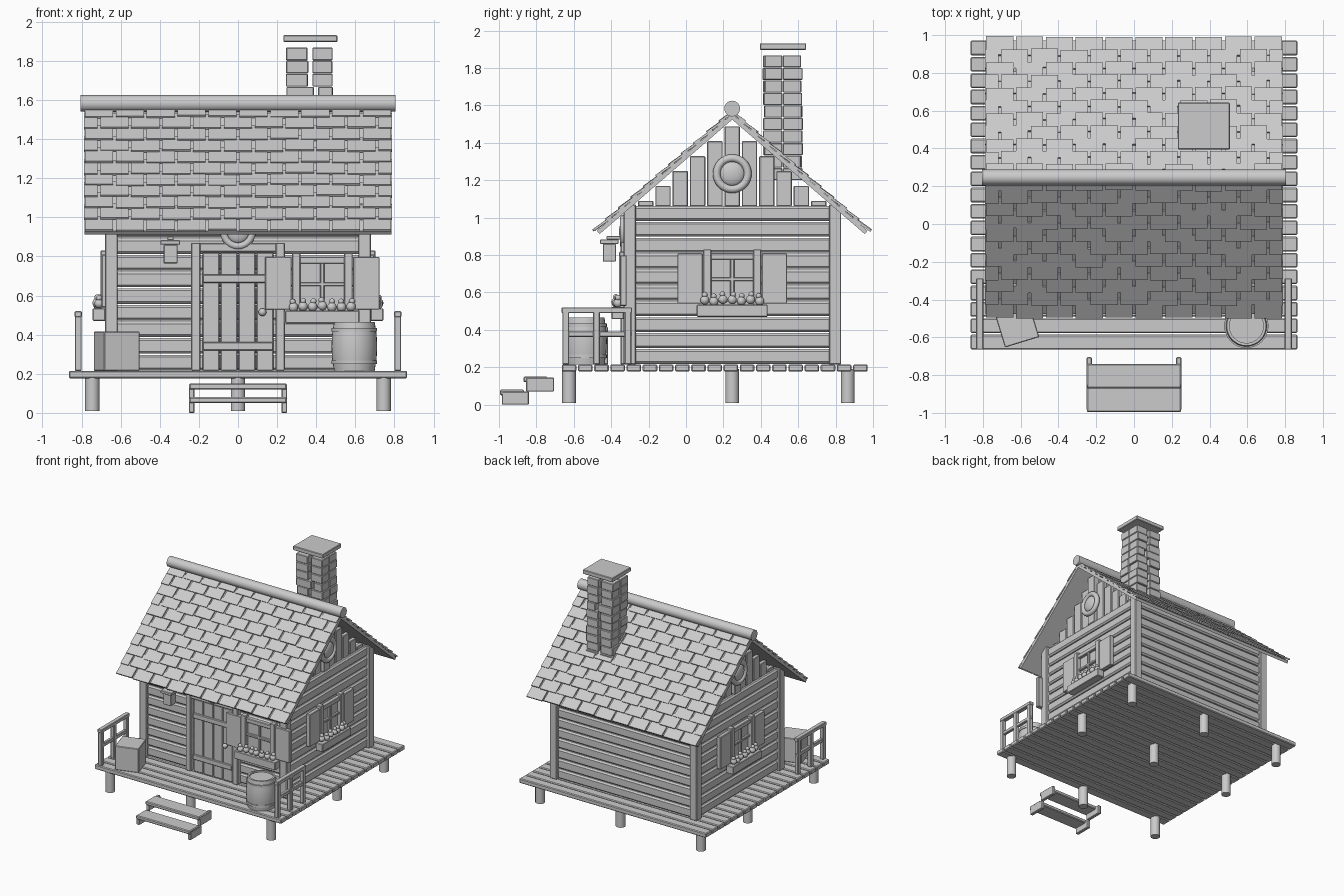
import bpy, bmesh, random
from math import radians, pi, atan2, sin, cos
from mathutils import Matrix, Vector

if "Cube" in bpy.data.objects:
    bpy.data.objects.remove(bpy.data.objects["Cube"])

random.seed(4)
T, I4 = Matrix.Translation, Matrix.Identity(4)
def R(a, ax): return Matrix.Rotation(a, 4, ax)

def finish(name, bm, mat=I4, bevel=0, smooth=False):
    bmesh.ops.recalc_face_normals(bm, faces=bm.faces)
    me = bpy.data.meshes.new(name)
    bm.to_mesh(me)
    bm.free()
    ob = bpy.data.objects.new(name, me)
    bpy.context.collection.objects.link(ob)
    ob.matrix_world = mat
    if bevel:
        m = ob.modifiers.new("Bevel", 'BEVEL')
        m.width, m.segments = bevel, 1
    if smooth:
        bpy.ops.object.select_all(action='DESELECT')
        ob.select_set(True)
        bpy.context.view_layer.objects.active = ob
        bpy.ops.object.shade_smooth_by_angle(angle=radians(40))
    return ob

def boxes(name, items, mat=I4, bevel=0.004):
    """items: (x0, x1, y0, y1, z0, z1) or a unit-cube matrix"""
    bm = bmesh.new()
    for b in items:
        if not isinstance(b, Matrix):
            x0, x1, y0, y1, z0, z1 = b
            b = T(((x0+x1)/2, (y0+y1)/2, (z0+z1)/2)) @ Matrix.Diagonal((x1-x0, y1-y0, z1-z0, 1))
        bmesh.ops.create_cube(bm, size=1, matrix=b)
    return finish(name, bm, mat, bevel)

def cylinders(name, items, mat=I4):
    """items: (centre, radius, length) along z"""
    bm = bmesh.new()
    for c, r, l in items:
        bmesh.ops.create_cone(bm, cap_ends=True, segments=24, radius1=r, radius2=r, depth=l, matrix=T(c))
    return finish(name, bm, mat, 0, True)

def spheres(name, items, mat=I4):
    bm = bmesh.new()
    for c, r in items:
        bmesh.ops.create_uvsphere(bm, u_segments=16, v_segments=10, radius=r, matrix=T(c))
    return finish(name, bm, mat, 0, True)

def lathe(name, prof, mat=I4, closed=False):
    bm = bmesh.new()
    vs = [bm.verts.new((r, 0, z)) for r, z in prof]
    n = len(vs)
    es = [bm.edges.new((vs[i], vs[(i+1) % n])) for i in range(n if closed else n-1)]
    bmesh.ops.spin(bm, geom=vs+es, cent=(0, 0, 0), axis=(0, 0, 1), angle=2*pi, steps=32)
    bmesh.ops.remove_doubles(bm, verts=bm.verts, dist=1e-5)
    return finish(name, bm, mat, 0, True)

def ring(name, R0, r, mat):
    lathe(name, [(R0 + r*cos(a*pi/5), r*sin(a*pi/5)) for a in range(10)], mat, True)

def round_window(name, mat):
    ring(name + "_ring", 0.083, 0.021, mat)
    spheres(name + "_glass", [((0, 0, 0), 0.066)], mat @ Matrix.Diagonal((1, 1, 0.4, 1)))

CY, DECK = 0.247, 0.215

# deck on nine stumps
boxes("deck_planks", [(-.865, .865, y-.039, y+.039, .177, DECK)
                      for y in (-.625 + i*1.557/18 for i in range(19))], bevel=.006)
cylinders("stumps", [((x, y, .1), .037, .18) for x in (-.745, 0, .745) for y in (-.625, CY, .865)])

# front steps
boxes("step_treads", [(-.25, .25, -.995, -.865, .05, .08), (-.25, .25, -.87, -.74, .12, .15)], bevel=.006)
boxes("step_sides", [b for s in (-.237, .237) for b in (
    (s-.014, s+.014, -.985, -.84, 0, .07), (s-.014, s+.014, -.855, -.705, .07, .145))])

# log walls, pitch 0.085
rows = [DECK + i*.085 for i in range(10)]
boxes("side_wall_planks", [(s*.64-.02, s*.64+.02, -.29, .79, z+.003, z+.082)
                           for s in (-1, 1) for z in rows], bevel=.012)
boxes("back_wall_planks", [(-.63, .63, .77, .81, z+.003, z+.082) for z in rows], bevel=.012)
boxes("front_wall_planks", [(-.63, .63, -.31, -.27, z+.003, z+.082) for z in rows], bevel=.012)
boxes("corner_posts", [(x-.033, x+.033, y-.033, y+.033, DECK, 1.07)
                       for x in (-.648, .648) for y in (-.3, .797)], bevel=.005)

# roof frame: local -y runs down the slope, local z is the roof normal
ANG, LEN, APEX = atan2(.643, .745), .98, 1.573
slopes = {"front": T((0, CY, APEX)) @ R(ANG, 'X'),
          "back": T((0, CY, APEX)) @ R(pi, 'Z') @ R(ANG, 'X')}
NROW, PITCH, COL = 11, LEN/11, .158
for side, M in slopes.items():
    boxes(side + "_roof_board", [(-.785, .785, -LEN+.012, 0, -.037, -.014)], M, 0)
    sh = []
    for r in range(NROW):
        v = (r + 1)*PITCH
        start = -.79 - (COL/2 if r % 2 else 0)
        for c in range(11):
            x0, x1 = max(start + c*COL, -.795) + .007, min(start + (c+1)*COL, .795) - .007
            if x1 - x0 < .03:
                continue
            j = random.uniform(-.005, .004)
            sh.append(T(((x0+x1)/2, -v + .06 + j, -.006 + random.uniform(-.002, .002)))
                      @ R(-.09, 'X') @ Matrix.Diagonal((x1-x0, .12, .012, 1)))
    boxes(side + "_shingles", sh, M, 0)
cylinders("ridge_log", [((0, 0, 0), .042, 1.61)], T((0, CY, 1.583)) @ R(pi/2, 'Y'))

# gables of upright boards with round windows
gab = []
for s in (-1, 1):
    for i in range(-5, 6):
        y, out = CY + i*.0925, .02 if i == 0 else 0
        top = APEX - .05 - (abs(i)*.0925 + .04)*.863
        a, b = sorted((s*.60, s*(.635 + out)))
        gab.append((a, b, y-.041, y+.041, 1.06, top))
    round_window("gable_window_" + ("left" if s < 0 else "right"),
                 T((s*.66, CY, 1.235)) @ R(pi/2, 'Y'))
boxes("gable_boards", gab)

# chimney: two brick stacks under a raised cap
br = []
for i in range(10):
    z = 1.2 + i*.067
    w = .03 if i == 6 else 0
    j = [random.uniform(-.006, .006) for _ in range(4)]
    br += [(.25+j[0], .358+w+j[1]/2, .415+j[2], .515, z, z+.065),
           (.25+j[1], .358+w+j[2]/2, .518, .62+j[0], z, z+.065),
           (.38+w, .487+j[2], .415+j[3], .515, z, z+.065),
           (.38+w, .487+j[0], .518, .62+j[1], z, z+.065)]
boxes("chimney_bricks", br)
boxes("chimney_cap", [(.232, .508, .395, .642, 1.897, 1.932)])

# door
boxes("door_planks", [(x-.043, x+.043, -.33, -.3, DECK, .82) for x in (-.138, -.046, .046, .138)])
boxes("door_braces", [(-.18, .18, -.345, -.328, z, z+.042) for z in (.32, .665)])
boxes("door_frame", [(-.24, -.193, -.35, -.3, DECK, .87), (.193, .24, -.35, -.3, DECK, .87),
                     (-.24, .24, -.345, -.3, .825, .868)])
spheres("door_knob", [((.125, -.35, .515), .02)])
round_window("door_window", T((0, -.335, .925)) @ R(pi/2, 'X') @ Matrix.Scale(.87, 4))

# shuttered windows with flower boxes (local -y points outward)
def window(name, mat):
    boxes(name + "_shutters", [(s*.225-.068, s*.225+.068, -.04, -.005, .54, .81) for s in (-1, 1)], mat)
    boxes(name + "_frame", [(-.155, -.112, -.045, 0, .53, .83), (.112, .155, -.045, 0, .53, .83),
                            (-.115, .115, -.035, 0, .775, .81), (-.115, .115, -.035, 0, .53, .555),
                            (-.011, .011, -.03, 0, .55, .78), (-.115, .115, -.03, 0, .66, .68)], mat)
    boxes(name + "_glass", [(-.12, .12, -.012, .0, .54, .79)], mat, 0)
    boxes(name + "_flower_box", [(-.19, .19, -.085, -.02, .47, .535)], mat)
    fl = []
    for i in range(7):
        x, z = (i-3)*.049, .557 + random.uniform(-.006, .006)
        y = -.055 + random.uniform(-.008, .008)
        fl += [((x, y, z), .024), ((x + random.uniform(-.006, .006), y, z+.028), .015)]
    spheres(name + "_flowers", fl, mat)
window("right_window", T((.658, CY, 0)) @ R(pi/2, 'Z'))
window("left_window", T((-.658, CY, 0)) @ R(-pi/2, 'Z'))
window("front_window", T((.431, -.312, -.012)))

# lantern
boxes("lantern", [(-.38, -.31, -.445, -.375, .765, .86), (-.397, -.297, -.46, -.36, .86, .883),
                  (-.36, -.33, -.425, -.3, .883, .902)], bevel=.003)

# porch rails
for s, nm in ((-1, "left"), (1, "right")):
    x = s*.817
    boxes(nm + "_rail", [(x-.017, x+.017, y-.018, y+.018, DECK, .5) for y in (-.643, -.478, -.31)] +
          [(x-.019, x+.019, -.665, -.288, .49, .52), (x-.013, x+.013, -.66, -.29, .362, .392)])

# crate and barrel
boxes("crate", [(-.095, .095, -.095, .095, DECK, .415)], T((-.62, -.535, 0)) @ R(radians(17), 'Z'))
B = T((.595, -.54, 0))
lathe("barrel", [(0, .215), (.104, .215), (.114, .28), (.117, .34), (.114, .4), (.104, .465),
                 (.09, .465), (.09, .452), (0, .452)], B)
for nm, z in (("lower_hoop", .258), ("upper_hoop", .425)):
    lathe(nm, [(.1, z-.009), (.117, z-.009), (.117, z+.009), (.1, z+.009)], B, True)
